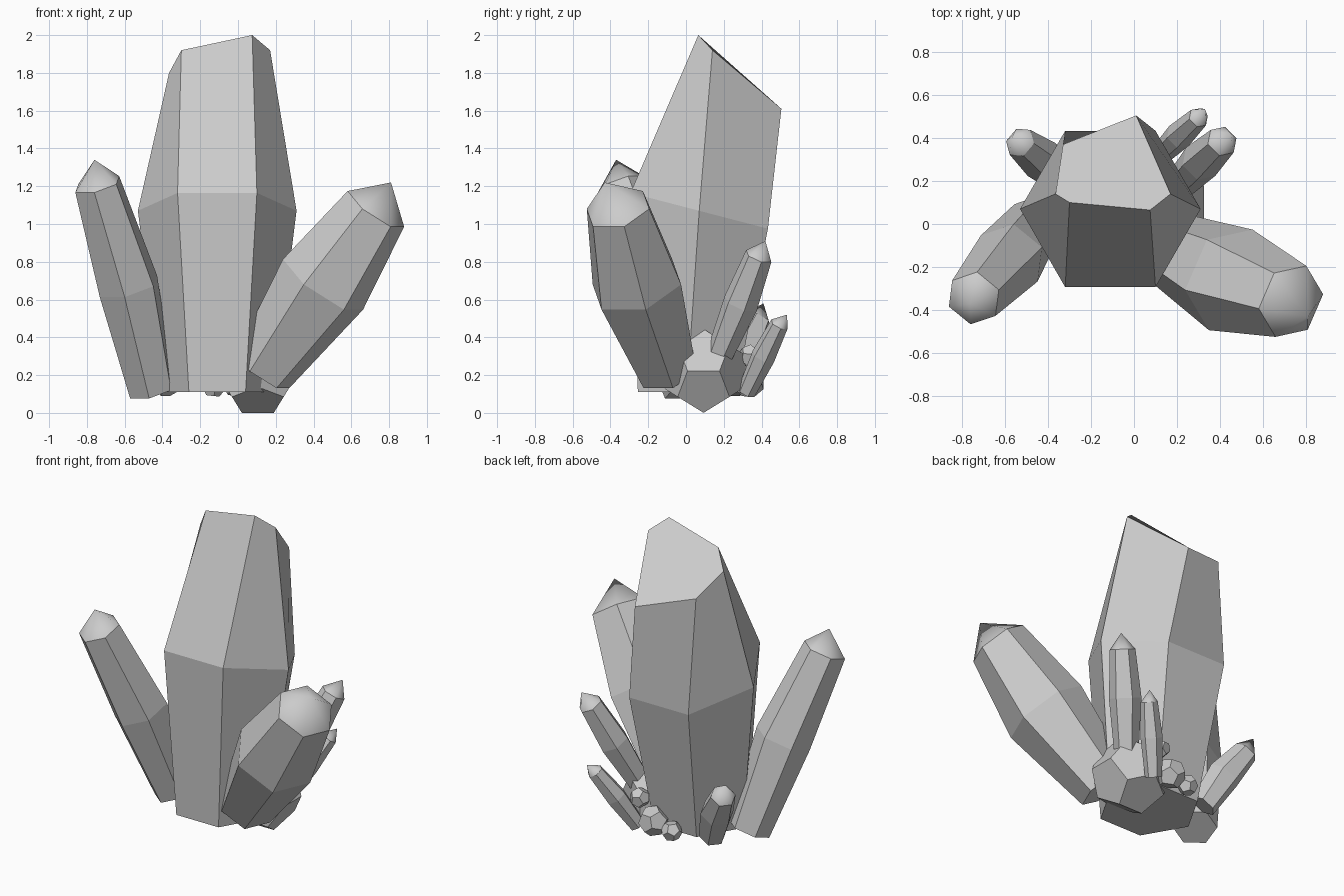
import bpy, bmesh, math
from mathutils import Vector, Euler

if "Cube" in bpy.data.objects:
    bpy.data.objects.remove(bpy.data.objects["Cube"])


def finish(bm, name):
    bmesh.ops.recalc_face_normals(bm, faces=bm.faces[:])
    mesh = bpy.data.meshes.new(name)
    bm.to_mesh(mesh)
    bm.free()
    obj = bpy.data.objects.new(name, mesh)
    bpy.context.collection.objects.link(obj)


def loft(name, rings, tip=None):
    """Join six-sided rings; close with a flat facet or a pointed cap."""
    bm = bmesh.new()
    loops = [[bm.verts.new(p) for p in ring] for ring in rings]
    for a, b in zip(loops, loops[1:]):
        for i in range(6):
            j = (i + 1) % 6
            bm.faces.new((a[i], a[j], b[j], b[i]))
    bm.faces.new(loops[0][::-1])
    if tip is None:
        bm.faces.new(loops[-1])
    else:
        t = bm.verts.new(tip)
        for i in range(6):
            bm.faces.new((loops[-1][i], loops[-1][(i + 1) % 6], t)).smooth = True
    finish(bm, name)


def crystal(name, base, mid, cap, tip, radii):
    base, mid, cap = Vector(base), Vector(mid), Vector(cap)
    d = (cap - base).normalized()
    v = d.cross(Vector((0, 0, 1))).normalized()
    u = v.cross(d)
    rings = []
    for c, r in zip((base, mid, cap), radii):
        rings.append([c + r * (math.cos(k * math.pi / 3) * v + math.sin(k * math.pi / 3) * u)
                      for k in range(6)])
    loft(name, rings, tip)


def nodule(name, center, s, rot=(0, 0, 0)):
    """Regular twelve-sided stone."""
    f = (1 + 5 ** 0.5) / 2
    signs = (-1, 1)
    pts = [(a, b, c) for a in signs for b in signs for c in signs]
    for a in signs:
        for b in signs:
            pts += [(a / f, 0, b * f), (a * f, b / f, 0), (0, a * f, b / f)]
    bm = bmesh.new()
    q = Euler(rot).to_matrix()
    for p in pts:
        bm.verts.new(q @ Vector(p) * s + Vector(center))
    bmesh.ops.convex_hull(bm, input=bm.verts[:])
    bmesh.ops.dissolve_limit(bm, angle_limit=0.05, verts=bm.verts[:], edges=bm.edges[:])
    finish(bm, name)


# Main crystal: flat base, tilted widest ring, slanted top facet
def hexagon(cx, cy, r, z, slope):
    out = []
    for deg in (240, 300, 0, 60, 120, 180):
        a = math.radians(deg)
        y = r * math.sin(a)
        out.append((cx + r * math.cos(a), cy + y, z + slope * y))
    return out


top = [(-.30, .10, 1.92), (.075, .065, 2.0), (.17, .14, 1.92),
       (.01, .505, 1.61), (-.33, .37, 1.70), (-.365, .14, 1.80)]
loft("main_crystal", [hexagon(-.11, .005, .30, .11, 0),
                      hexagon(-.11, .07, .42, 1.07, -.26), top])

# Side crystals
crystal("left_crystal", (-.455, .01, .12), (-.58, -.16, .67), (-.745, -.345, 1.21),
        (-.76, -.37, 1.34), (.13, .17, .13))
crystal("right_crystal", (.13, -.10, .22), (.45, -.26, .68), (.73, -.36, 1.08),
        (.81, -.43, 1.22), (.17, .255, .18))
crystal("back_right_crystal", (.2, .17, .29), (.31, .29, .58), (.41, .385, .83),
        (.45, .42, .91), (.07, .095, .075))
crystal("small_back_crystal", (.12, .32, .11), (.21, .41, .30), (.30, .495, .47),
        (.33, .535, .52), (.05, .065, .05))
crystal("back_left_crystal", (-.34, .22, .13), (-.43, .30, .33), (-.53, .38, .49),
        (-.565, .41, .58), (.08, .10, .075))

# Rounded stones at the base
nodule("base_stone", (.105, .093, .222), .137)
nodule("back_stone_large", (0, .33, .17), .053, (.3, .2, .5))
nodule("back_stone_small", (-.13, .33, .14), .036, (.6, .1, .2))
nodule("back_stone_upper", (.09, .34, .30), .036, (.1, .5, .8))
